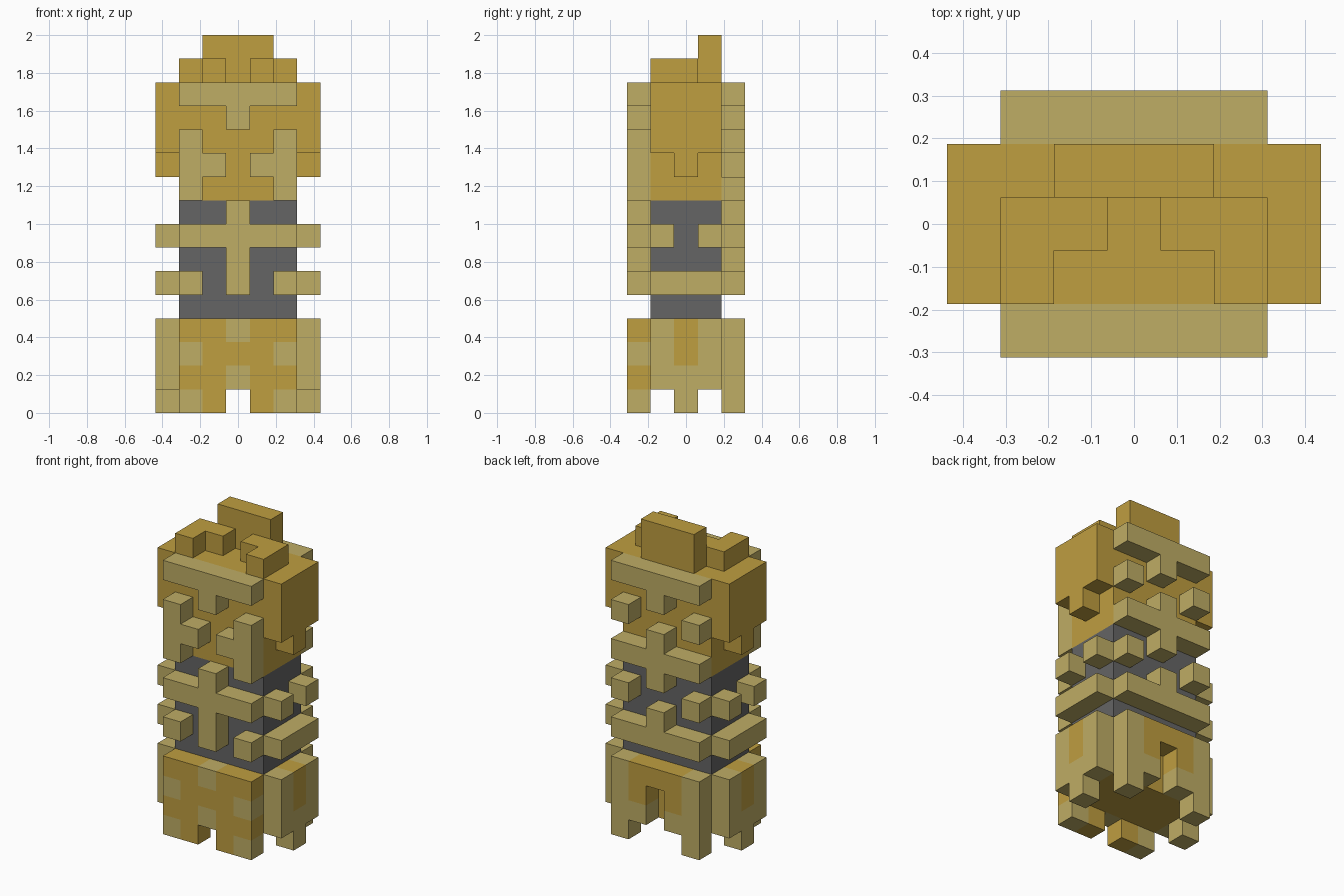
import bpy
import bmesh
from mathutils import Vector

old = bpy.data.objects.get("Cube")
if old:
    bpy.data.objects.remove(old, do_unlink=True)

U = 0.125  # edge length of one block


def make_material(name, rgb):
    mat = bpy.data.materials.new(name)
    mat.use_nodes = True
    mat.diffuse_color = (*rgb, 1)
    bsdf = mat.node_tree.nodes["Principled BSDF"]
    bsdf.inputs["Base Color"].default_value = (*rgb, 1)
    bsdf.inputs["Roughness"].default_value = 0.8
    return mat


MATS = [make_material("gold", (0.521, 0.342, 0.051)),
        make_material("tan", (0.521, 0.418, 0.130)),
        make_material("dark_grey", (0.130, 0.130, 0.130))]
CODE = {"G": 0, "T": 1, "D": 2}
AXES = [Vector(a) for a in ((1, 0, 0), (-1, 0, 0), (0, 1, 0),
                            (0, -1, 0), (0, 0, 1), (0, 0, -1))]


def build(name, cells):
    """Turn {(i, j, k): colour letter} into one mesh holding only the outer faces."""
    bm = bmesh.new()
    for cell, letter in cells.items():
        centre = Vector((cell[0], cell[1], cell[2] + 0.5))
        for n in AXES:
            if tuple(int(c + d) for c, d in zip(cell, n)) in cells:
                continue
            u = Vector((n.y, n.z, n.x))
            v = n.cross(u)
            corners = [centre + (n + a * u + b * v) / 2
                       for a, b in ((-1, -1), (1, -1), (1, 1), (-1, 1))]
            face = bm.faces.new([bm.verts.new(c * U) for c in corners])
            face.material_index = CODE[letter]
    bmesh.ops.remove_doubles(bm, verts=bm.verts[:], dist=0.001)
    # Merge flat areas of one colour
    bmesh.ops.dissolve_limit(bm, angle_limit=0.01, verts=bm.verts[:],
                             edges=bm.edges[:], delimit={"MATERIAL"})
    mesh = bpy.data.meshes.new(name)
    bm.to_mesh(mesh)
    bm.free()
    for mat in MATS:
        mesh.materials.append(mat)
    obj = bpy.data.objects.new(name, mesh)
    bpy.context.collection.objects.link(obj)


def relief(name, rows, top, place):
    """Build a one-block-thick layer from rows of letters, listed top down."""
    cells = {}
    for r, row in enumerate(rows):
        for c, letter in enumerate(row):
            if letter != ".":
                cells[place(c - len(row) // 2, top - r)] = letter
    build(name, cells)


def front(c, r):
    return (c, -2, r)


def back(c, r):
    return (c, 2, r)


def left(c, r):
    return (3, c, r)


def right(c, r):
    return (-3, c, r)


# Solid core of the three stacked sections
for name, letter, low, high in (("base_core", "G", 1, 4),
                                ("torso_core", "D", 4, 9),
                                ("head_core", "G", 9, 14)):
    build(name, {(i, j, k): letter for i in range(-2, 3)
                 for j in range(-1, 2) for k in range(low, high)})

# Front: brow, nose and cheeks; ribs; patterned apron
relief("head_front", ["TTTTT", "..T..", "T...T", "TT.TT", "T...T"], 13, front)
relief("torso_front", ["..T..", "TTTTT", "..T..", "T.T.T"], 8, front)
relief("base_front", ["GGTGG", "TGGGT", "GGTGG", "TG.GT"], 3, front)

# Back: bars and studs; apron with a slit
relief("head_back", ["TTTTT", "..T..", "T...T", "..T..", "TTTTT"], 13, back)
relief("torso_back", ["..T..", "T...T", "..T..", "TTTTT"], 8, back)
relief("base_back", ["TGGGT", "TG.GT", "TT.TT", "T...T"], 3, back)

# Both sides
for side, place in (("left", left), ("right", right)):
    relief("head_" + side, ["GGG", "GGG", "GGG", ".G."], 13, place)
    relief("torso_" + side, ["T.T", "...", "TTT"], 7, place)
    relief("base_" + side, ["TGT", "TGT", "TTT", ".T."], 3, place)

# Top: two hooked horns and a crest
relief("horns", ["GG.GG", "G...G"], 0, lambda c, r: (c, r, 14))
relief("crest", ["GGG", "GGG"], 15, lambda c, r: (c, 1, r))
